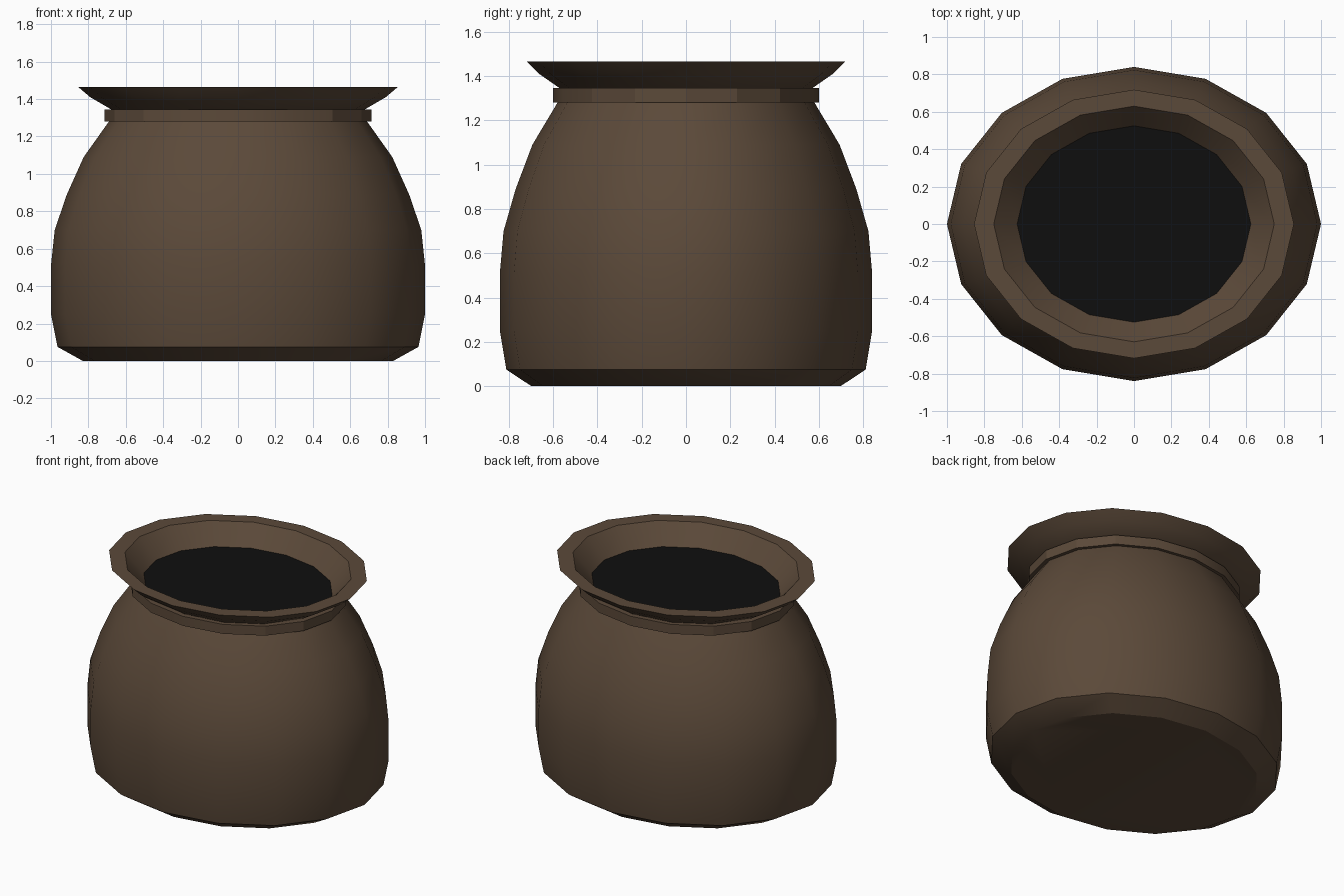
import bpy, bmesh, math

if "Cube" in bpy.data.objects:
    bpy.data.objects.remove(bpy.data.objects["Cube"])

SIDES, DEPTH = 16, 0.84  # oval plan: y radius is 0.84 of x radius


def material(name, rgb):
    m = bpy.data.materials.new(name)
    m.diffuse_color = (*rgb, 1)
    m.use_nodes = True
    m.node_tree.nodes["Principled BSDF"].inputs["Base Color"].default_value = m.diffuse_color
    return m


BROWN = material("dark_brown_clay", (0.105, 0.067, 0.041))
BLACK = material("black_contents", (0.0045, 0.0045, 0.0045))


def lathe(name, profile, mat, closed=False, cap_start=False, cap_end=False, smooth=30):
    """Spin (radius, z) points around z into an oval shell."""
    bm = bmesh.new()
    rings = []
    for r, z in profile:
        ring = []
        for i in range(SIDES):
            a = 2 * math.pi * i / SIDES
            ring.append(bm.verts.new((r * math.cos(a), r * DEPTH * math.sin(a), z)))
        rings.append(ring)
    pairs = list(zip(rings, rings[1:]))
    if closed:
        pairs.append((rings[-1], rings[0]))
    for low, high in pairs:
        for i in range(SIDES):
            j = (i + 1) % SIDES
            bm.faces.new((low[i], low[j], high[j], high[i]))
    if cap_start:
        bm.faces.new(rings[0][::-1])
    if cap_end:
        bm.faces.new(rings[-1])
    if len(rings) > 1:
        bmesh.ops.recalc_face_normals(bm, faces=bm.faces)
    me = bpy.data.meshes.new(name)
    bm.to_mesh(me)
    bm.free()
    me.materials.append(mat)
    ob = bpy.data.objects.new(name, me)
    bpy.context.collection.objects.link(ob)
    bpy.ops.object.select_all(action='DESELECT')
    ob.select_set(True)
    bpy.context.view_layer.objects.active = ob
    bpy.ops.object.shade_smooth_by_angle(angle=math.radians(smooth))
    return ob


# Rounded pot body with a chamfered foot
lathe("pot_body", [(0.83, 0), (0.965, 0.075), (1.0, 0.25), (1.0, 0.51), (0.98, 0.70),
                   (0.915, 0.89), (0.825, 1.09), (0.69, 1.28)],
      BROWN, cap_start=True, cap_end=True)

# Raised band around the neck
lathe("neck_band", [(0.65, 1.28), (0.715, 1.28), (0.715, 1.345), (0.65, 1.345)],
      BROWN, closed=True, smooth=20)

# Flared lip with a flat top and sloping inner wall
lathe("flared_rim", [(0.62, 1.33), (0.67, 1.34), (0.79, 1.41), (0.855, 1.465),
                     (0.75, 1.465)], BROWN, closed=True)

# Dark surface inside the mouth
lathe("pot_contents", [(0.625, 1.336)], BLACK, cap_end=True)
